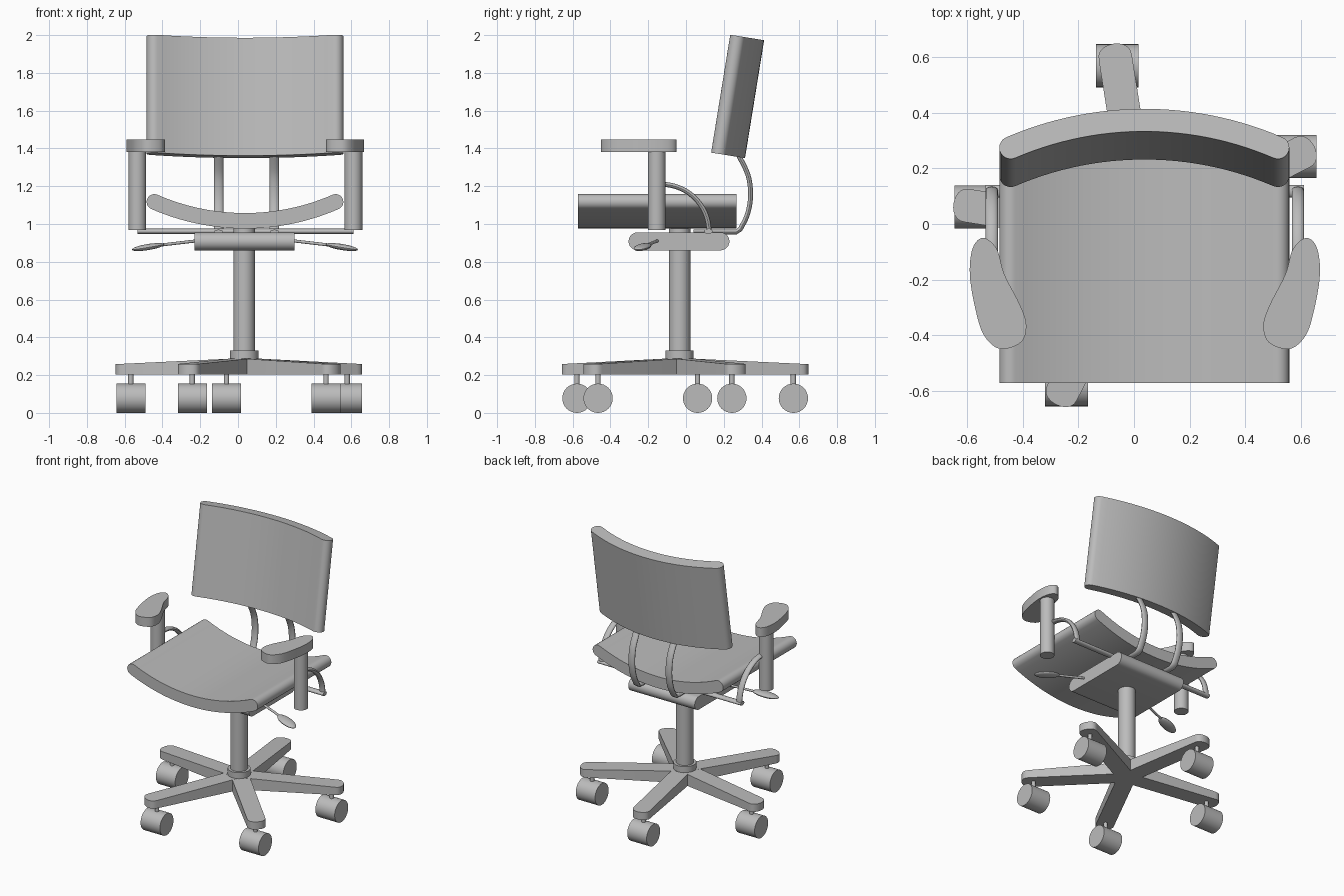
import bpy, bmesh, math
from mathutils import Matrix, Vector

cube = bpy.data.objects.get("Cube")
if cube:
    bpy.data.objects.remove(cube, do_unlink=True)

grey = bpy.data.materials.new("plain_grey")
grey.use_nodes = True
grey.diffuse_color = (0.5, 0.5, 0.5, 1)
grey.node_tree.nodes["Principled BSDF"].inputs["Base Color"].default_value = (0.5, 0.5, 0.5, 1)

CX, CY = 0.037, -0.034          # chair axis
SIDES = (("right", -1), ("left", 1))


def finish(name, bm):
    bmesh.ops.recalc_face_normals(bm, faces=bm.faces)
    mesh = bpy.data.meshes.new(name)
    bm.to_mesh(mesh)
    bm.free()
    mesh.materials.append(grey)
    ob = bpy.data.objects.new(name, mesh)
    bpy.context.collection.objects.link(ob)
    bpy.ops.object.select_all(action='DESELECT')
    ob.select_set(True)
    bpy.context.view_layer.objects.active = ob
    bpy.ops.object.shade_smooth_by_angle(angle=math.radians(35))
    return ob


def loft(name, rings):
    """Skin a row of equal rings and cap both ends."""
    bm = bmesh.new()
    rows = [[bm.verts.new(p) for p in ring] for ring in rings]
    for a, b in zip(rows, rows[1:]):
        for i in range(len(a)):
            j = (i + 1) % len(a)
            bm.faces.new((a[i], a[j], b[j], b[i]))
    bm.faces.new(rows[0])
    bm.faces.new(rows[-1])
    return finish(name, bm)


def prism(name, outline, axis, lo, hi):
    place = {'x': lambda u, v, w: (w, u, v),
             'y': lambda u, v, w: (u, w, v),
             'z': lambda u, v, w: (u, v, w)}[axis]
    return loft(name, [[place(u, v, w) for u, v in outline] for w in (lo, hi)])


def ellipse(u, v, ru, rv, n=32, start=0, sweep=2 * math.pi):
    full = sweep > 6
    return [(u + ru * math.cos(start + sweep * i / (n if full else n - 1)),
             v + rv * math.sin(start + sweep * i / (n if full else n - 1))) for i in range(n)]


def spline(pts, closed=False, steps=6):
    """Smooth curve through 2D points."""
    n = len(pts)
    get = (lambda i: Vector(pts[i % n])) if closed else (lambda i: Vector(pts[max(0, min(n - 1, i))]))
    out = []
    for i in range(n if closed else n - 1):
        a, b, c, d = (get(i + k) for k in (-1, 0, 1, 2))
        for s in range(steps):
            t = s / steps
            out.append(0.5 * (2 * b + (c - a) * t + (2 * a - 5 * b + 4 * c - d) * t * t
                              + (3 * b - a - 3 * c + d) * t ** 3))
    return out if closed else out + [get(n - 1)]


def strap(name, x, path, half_width=0.022, half_thick=0.013):
    """Flattened tube following a path in the y-z plane."""
    rings = []
    for i, p in enumerate(path):
        t = (path[min(i + 1, len(path) - 1)] - path[max(i - 1, 0)]).normalized()
        rings.append([(x + a, p.x - t.y * b, p.y + t.x * b)
                      for a, b in ellipse(0, 0, half_width, half_thick, 16)])
    return loft(name, rings)


def cushion_profile(radius=1.2, half=0.041, chord=0.48):
    """Curved band with round ends, its bulge touching v = 0."""
    a, cv = math.asin(chord / radius), radius + half
    down = -math.pi / 2
    pts = ellipse(CX, cv, radius + half, radius + half, 28, down - a, 2 * a)
    pts += ellipse(CX + chord, cv - radius * math.cos(a), half, half, 12, down + a, math.pi)[1:-1]
    pts += ellipse(CX, cv, radius - half, radius - half, 28, down + a, -2 * a)
    pts += ellipse(CX - chord, cv - radius * math.cos(a), half, half, 12, math.pi / 2 - a, math.pi)[1:-1]
    return pts


# Seat and tilted backrest share one section
section = cushion_profile()
prism("seat", [(u, v + 0.976) for u, v in section], 'y', -0.572, 0.267)
back = prism("backrest", [(u, 0.182 - v) for u, v in section], 'z', 0, 0.632)
back.location = (0, 0.133, 1.378)
back.rotation_euler.x = math.radians(-9.2)

# Column, collar and tilt mechanism
prism("column", ellipse(CX - 0.004, CY, 0.057, 0.057), 'z', 0.25, 0.975)
prism("collar", ellipse(CX - 0.004, CY, 0.075, 0.075), 'z', 0.26, 0.33)
r = 0.0475
stadium = (ellipse(0.23 - r, 0.908, r, r, 16, -math.pi / 2, math.pi)
           + ellipse(-0.304 + r, 0.908, r, r, 16, math.pi / 2, math.pi))
prism("mechanism_housing", stadium, 'x', -0.23, 0.3)

# Five-star base with casters
nose = [(0.64 + 0.05 * math.copysign(abs(math.cos(t)) ** 0.8, math.cos(t)), 0.06 * math.sin(t))
        for t in (math.pi * (i / 12 - 0.5) for i in range(13))]
leg_outline = [(0, -0.06)] + nose + [(0, 0.06)]
for k in range(5):
    ang = math.radians(99 + 72 * k)
    leg = loft(f"base_leg_{k + 1}", [[(u, v, 0.203) for u, v in leg_outline],
                                     [(u, v, 0.29 - 0.047 * u) for u, v in leg_outline]])
    leg.matrix_world = Matrix.Translation((CX - 0.004, CY, 0)) @ Matrix.Rotation(ang, 4, 'Z')
    x, y = CX - 0.002 + 0.61 * math.cos(ang), CY + 0.61 * math.sin(ang)
    prism(f"caster_wheel_{k + 1}", ellipse(y, 0.0775, 0.0775, 0.0775), 'x', x - 0.077, x + 0.077)
    prism(f"caster_stem_{k + 1}", ellipse(x, y, 0.014, 0.014, 16), 'z', 0.14, 0.21)

# Armrest pad outline: distance outward from the axis, then y
pad = spline([(0.58, -0.05), (0.618, -0.085), (0.629, -0.18), (0.609, -0.305), (0.578, -0.4),
              (0.52, -0.449), (0.445, -0.425), (0.426, -0.363), (0.449, -0.29),
              (0.505, -0.18), (0.532, -0.09)], closed=True)
arm_path = [Vector(p) for p in ellipse(-0.13, 0.96, 0.252, 0.25, 16, math.pi / 2, -math.pi / 2)]
back_path = ([Vector((0.04, 0.957)), Vector((0.16, 0.957)), Vector((0.265, 0.957))]
             + spline([(0.287, 0.972), (0.325, 1.05), (0.342, 1.15), (0.328, 1.26), (0.275, 1.37)]))

for side, s in SIDES:
    ax = CX + 0.002
    prism(f"{side}_arm_pad", [(ax + s * u, v) for u, v in pad], 'z', 1.38, 1.447)
    prism(f"{side}_arm_post", ellipse(ax + s * 0.572, -0.155, 0.047, 0.047), 'z', 0.967, 1.39)
    strap(f"{side}_arm_strap", ax + s * 0.55, arm_path)
    strap(f"{side}_back_support", ax + 0.006 + s * 0.148, back_path, 0.025)

    # Adjusting lever: thin rod with a flattened paddle
    start, end = Vector((CX + s * 0.22, -0.14, 0.915)), Vector((CX + s * 0.46, -0.212, 0.887))
    direction = end - start
    bm = bmesh.new()
    bmesh.ops.create_cone(bm, cap_ends=True, segments=12, radius1=0.008, radius2=0.008,
                          depth=direction.length)
    rod = finish(f"{side}_lever_rod", bm)
    rod.matrix_world = (Matrix.Translation((start + end) / 2)
                        @ direction.to_track_quat('Z', 'Y').to_matrix().to_4x4())
    bm = bmesh.new()
    bmesh.ops.create_uvsphere(bm, u_segments=24, v_segments=12, radius=1,
                              matrix=Matrix.Diagonal((0.09, 0.04, 0.016, 1)))
    paddle = finish(f"{side}_lever_paddle", bm)
    paddle.location = (CX + s * 0.513, -0.23, 0.878)
    paddle.rotation_euler = (0, s * math.radians(9), -s * math.radians(18))

# Cross bar joining the arm straps
prism("arm_cross_bar", ellipse(0.118, 0.961, 0.022, 0.014, 16), 'x', CX - 0.57, CX + 0.574)
